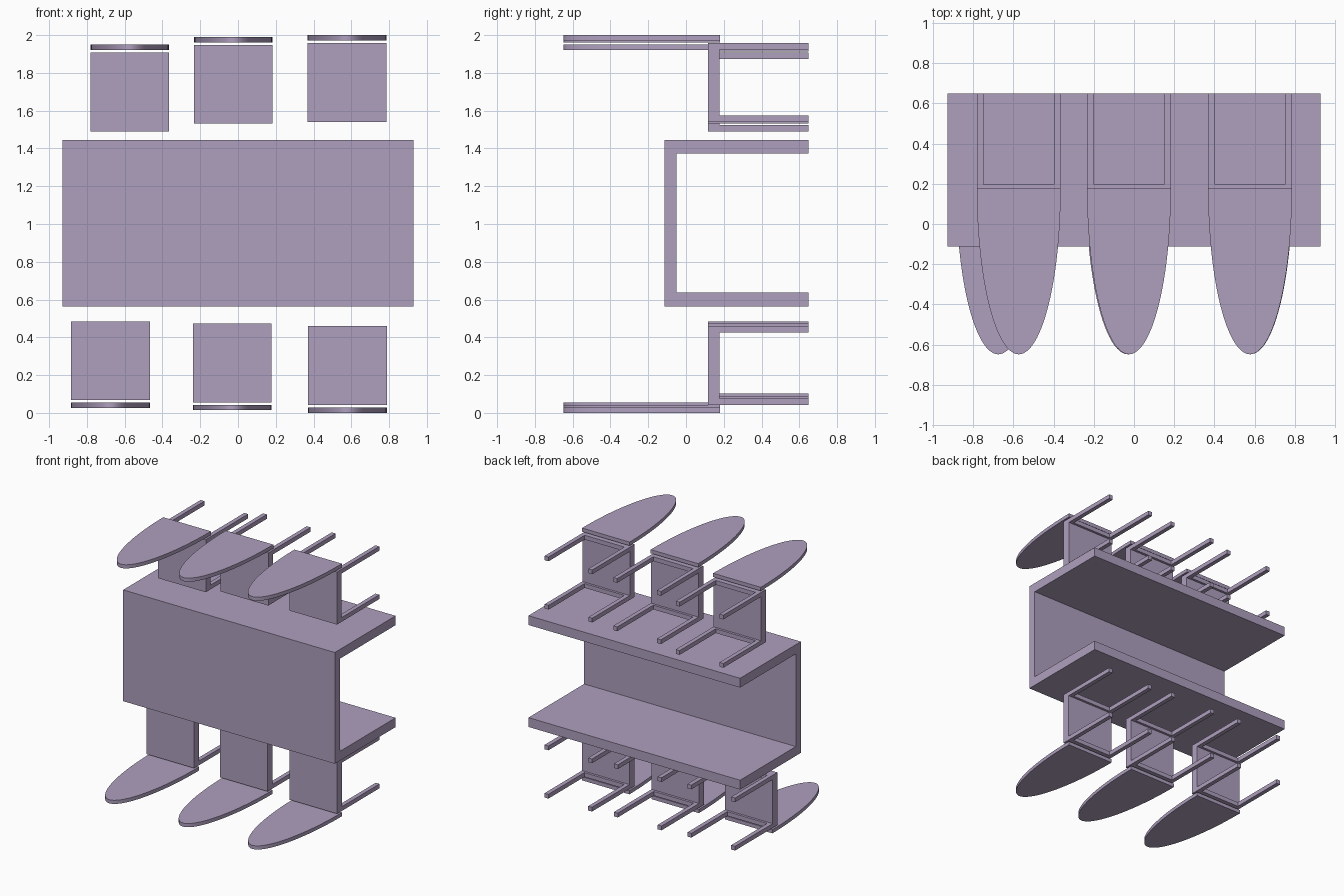
import bpy, bmesh, math

if "Cube" in bpy.data.objects:
    bpy.data.objects.remove(bpy.data.objects["Cube"])

mat = bpy.data.materials.new("mauve")
mat.diffuse_color = (0.43, 0.35, 0.52, 1)
mat.use_nodes = True
mat.node_tree.nodes["Principled BSDF"].inputs["Base Color"].default_value = mat.diffuse_color


def finish(name, bm):
    bmesh.ops.recalc_face_normals(bm, faces=bm.faces)
    mesh = bpy.data.meshes.new(name)
    bm.to_mesh(mesh)
    bm.free()
    mesh.materials.append(mat)
    obj = bpy.data.objects.new(name, mesh)
    bpy.context.collection.objects.link(obj)
    return obj


def box(name, x, y, z):
    """Box from (min, max) ranges."""
    bm = bmesh.new()
    bmesh.ops.create_cube(bm, size=1)
    for v in bm.verts:
        for i, (lo, hi) in enumerate((x, y, z)):
            v.co[i] = (lo + hi) / 2 + v.co[i] * (hi - lo)
    return finish(name, bm)


def half_ellipse(name, cx, y0, z0, rx, ry, thick, steps=48):
    """Half-ellipse plate with its straight edge at y0, pointing to -y."""
    bm = bmesh.new()
    ring = [bm.verts.new((cx + rx * math.cos(a), y0 - ry * math.sin(a), z0))
            for a in (math.pi * i / steps for i in range(steps + 1))]
    face = bm.faces.new(ring)
    ext = bmesh.ops.extrude_face_region(bm, geom=[face])
    for v in ext["geom"]:
        if isinstance(v, bmesh.types.BMVert):
            v.co.z += thick
    obj = finish(name, bm)
    bpy.ops.object.select_all(action='DESELECT')
    bpy.context.view_layer.objects.active = obj
    obj.select_set(True)
    bpy.ops.object.shade_smooth_by_angle(angle=math.radians(30))
    return obj


# The set lies on its side: the floor side of the furniture points to +y
FLOOR = 0.648

# Table: top and two full-width panel legs
X = (-0.928, 0.928)
box("table_top", X, (-0.113, -0.05), (0.564, 1.446))
box("table_leg_panel_lower", X, (-0.05, FLOOR), (0.564, 0.638))
box("table_leg_panel_upper", X, (-0.05, FLOOR), (1.372, 1.446))

# Chair dimensions
HALF, LEG, BACK, GAP = 0.2085, 0.034, 0.029, 0.013
SEAT_Y, SEAT_BOTTOM = 0.117, 0.177


def chair(tag, cx, outer, side):
    """outer: z of the backrest's outer face; side: +1 upper row, -1 lower row."""
    back_z = outer - BACK if side > 0 else outer
    half_ellipse(f"chair_back_{tag}", cx, 0.18, back_z, HALF, 0.828, BACK)
    cz = outer - side * (BACK + GAP + HALF)
    box(f"chair_seat_{tag}", (cx - HALF, cx + HALF), (SEAT_Y, SEAT_BOTTOM),
        (cz - HALF, cz + HALF))
    for j, sz in enumerate((-1, 1)):
        z = sorted((cz + sz * HALF, cz + sz * (HALF - LEG)))
        # Rail under the seat between a pair of legs
        box(f"chair_rail_{tag}_{j}", (cx - HALF + LEG, cx + HALF - LEG),
            (SEAT_BOTTOM, 0.196), z)
        for i, sx in enumerate((-1, 1)):
            x = sorted((cx + sx * HALF, cx + sx * (HALF - LEG)))
            box(f"chair_leg_{tag}_{j}{i}", x, (SEAT_BOTTOM, FLOOR), z)


# Upper row and lower row of chairs: (centre x, outer z)
for n, (cx, outer) in enumerate([(-0.573, 1.949), (-0.025, 1.99), (0.577, 2.0)]):
    chair(f"upper_{n}", cx, outer, 1)
for n, (cx, outer) in enumerate([(-0.675, 0.026), (-0.03, 0.014), (0.579, 0.0)]):
    chair(f"lower_{n}", cx, outer, -1)
